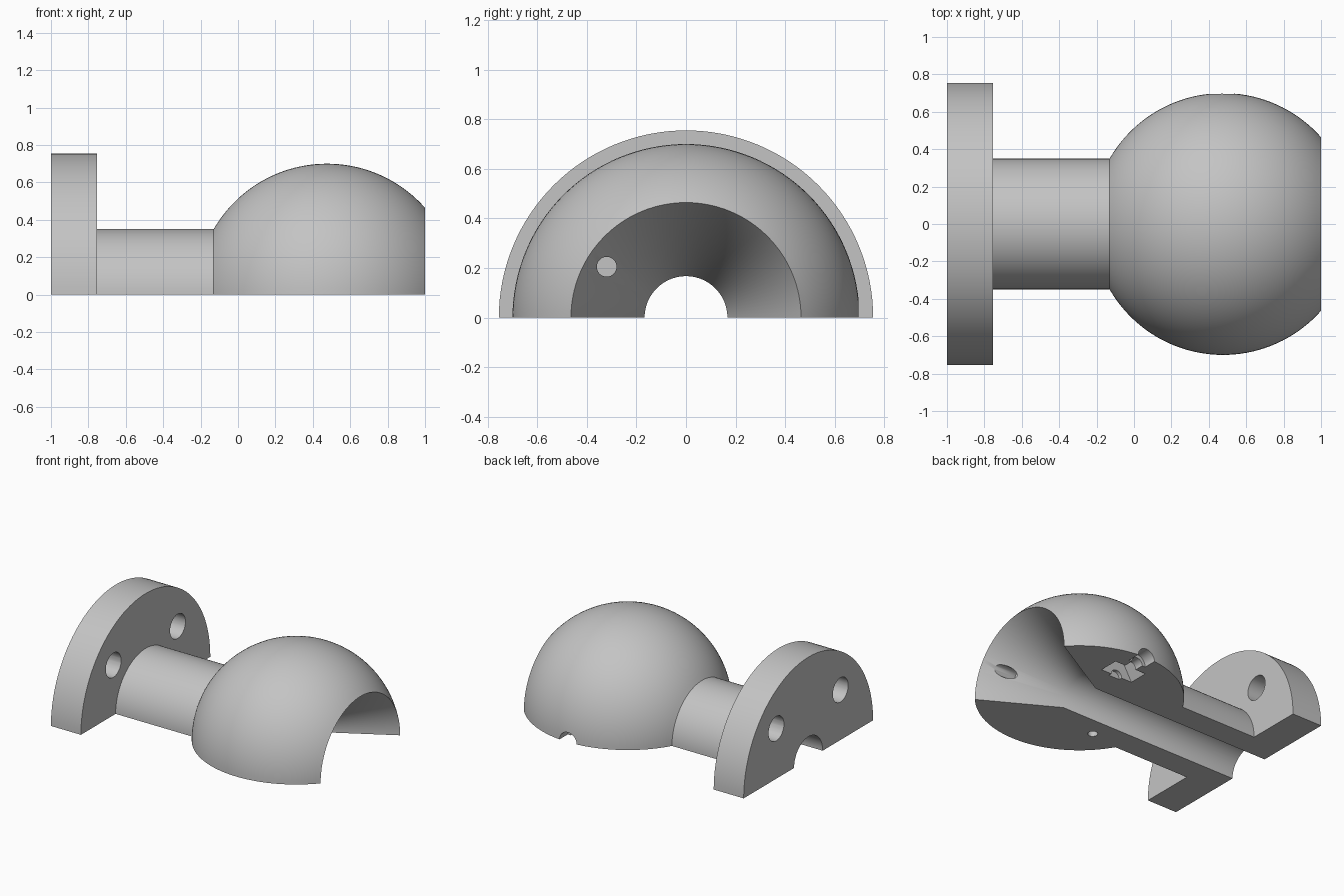
import bpy, bmesh
from math import sin, cos, pi, asin, sqrt
from mathutils import Vector

if "Cube" in bpy.data.objects:
    bpy.data.objects.remove(bpy.data.objects["Cube"], do_unlink=True)

grey = bpy.data.materials.new("plain grey")
grey.use_nodes = True
grey.diffuse_color = (0.55, 0.55, 0.55, 1)
grey.node_tree.nodes["Principled BSDF"].inputs["Base Color"].default_value = (0.55, 0.55, 0.55, 1)

BALL_X, BALL_R = 0.476, 0.70
NECK_R, BORE_R, FLANGE_R, FLANGE_X = 0.35, 0.167, 0.755, -0.755


def half_lathe(name, profile, steps=64):
    """Turn a closed (x, radius) profile half way round the x axis and cap both ends."""
    bm = bmesh.new()
    rings = []
    for i in range(steps + 1):
        a = pi * i / steps
        rings.append([bm.verts.new((x, r * cos(a), r * sin(a))) for x, r in profile])
    n = len(profile)
    for a, b in zip(rings, rings[1:]):
        for j in range(n):
            k = (j + 1) % n
            bm.faces.new((a[j], a[k], b[k], b[j]))
    bm.faces.new(rings[0])
    bm.faces.new(rings[-1])
    bmesh.ops.recalc_face_normals(bm, faces=bm.faces)
    me = bpy.data.meshes.new(name)
    bm.to_mesh(me)
    bm.free()
    me.materials.append(grey)
    ob = bpy.data.objects.new(name, me)
    bpy.context.collection.objects.link(ob)
    return ob


def cut(body, start, end, radius, sides=32):
    """Subtract a prism running from start to end, with one corner towards x."""
    start, end = Vector(start), Vector(end)
    axis = end - start
    bpy.ops.mesh.primitive_cylinder_add(vertices=sides, radius=radius, depth=axis.length,
                                        location=(start + end) / 2)
    cutter = bpy.context.object
    cutter.name = "hole_cutter"
    cutter.hide_render = True
    cutter.rotation_euler = axis.to_track_quat('Z', 'Y').to_euler()
    if sides == 6:
        cutter.rotation_euler = (pi / 2, pi / 6, 0)
    cutter.data.materials.append(grey)
    bpy.context.view_layer.update()
    bpy.context.view_layer.objects.active = body
    mod = body.modifiers.new("hole", 'BOOLEAN')
    mod.operation = 'DIFFERENCE'
    mod.solver = 'EXACT'
    mod.object = cutter
    bpy.ops.object.modifier_apply(modifier=mod.name)
    bpy.data.objects.remove(cutter, do_unlink=True)


# Outline: flange, neck, ball arc, then conical mouth and bore
first = pi - asin(NECK_R / BALL_R)
mouth_r = sqrt(BALL_R ** 2 - (1 - BALL_X) ** 2)
last = asin(mouth_r / BALL_R)
arc = [(BALL_X + BALL_R * cos(first + (last - first) * i / 40),
        BALL_R * sin(first + (last - first) * i / 40)) for i in range(41)]
profile = [(-1, BORE_R), (-1, FLANGE_R), (FLANGE_X, FLANGE_R), (FLANGE_X, NECK_R)]
profile += arc + [(BALL_X, BORE_R)]
body = half_lathe("flanged_ball_half", profile)

# Two bolt holes through the flange
for side in (-1, 1):
    cut(body, (-1.1, side * 0.375, 0.37), (-0.65, side * 0.375, 0.37), 0.09)

# Clamp screw channel, its wider mouth and the hexagonal nut pocket
cut(body, (BALL_X, 0.36, 0), (BALL_X, 0.72, 0), 0.045)
cut(body, (BALL_X, 0.60, 0), (BALL_X, 0.80, 0), 0.07)
cut(body, (BALL_X, 0.385, 0), (BALL_X, 0.53, 0), 0.13, sides=6)

# Locating pin hole in the flat face and small pocket in the cone
cut(body, (0.10, -0.31, -0.1), (0.10, -0.31, 0.12), 0.034)
cut(body, (0.74, -0.32, 0.205), (1.05, -0.32, 0.205), 0.04)

# Smooth round surfaces, crisp edges
bpy.ops.object.select_all(action='DESELECT')
body.select_set(True)
bpy.context.view_layer.objects.active = body
bpy.ops.object.shade_smooth_by_angle(angle=pi / 6)
